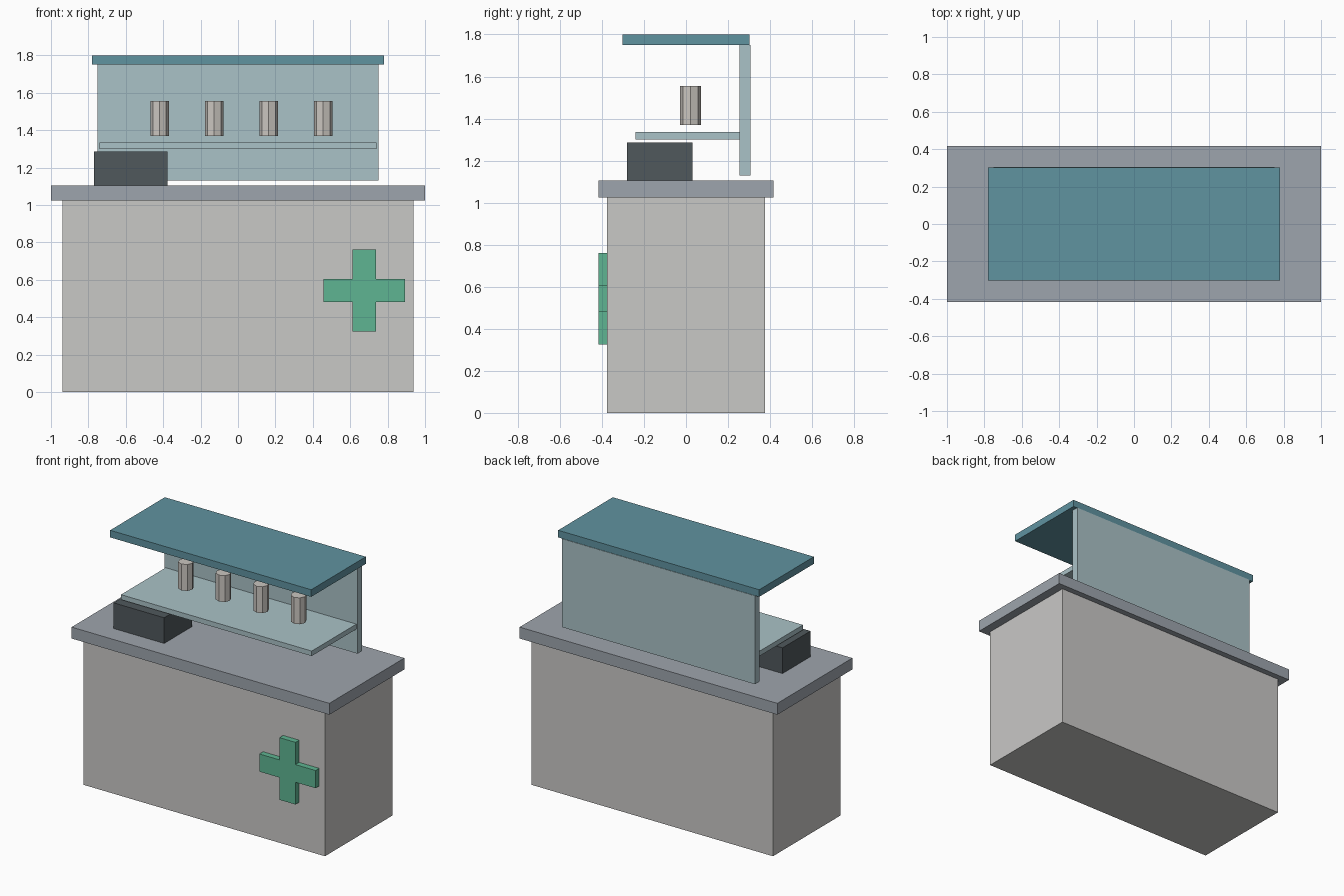
import bpy

default = bpy.data.objects.get("Cube")
if default:
    bpy.data.objects.remove(default, do_unlink=True)


def material(name, r, g, b):
    """Flat material from 0-255 display values, stored as linear."""
    def lin(c):
        c /= 255
        return c / 12.92 if c <= 0.04045 else ((c + 0.055) / 1.055) ** 2.4
    colour = (lin(r), lin(g), lin(b), 1)
    mat = bpy.data.materials.new(name)
    mat.use_nodes = True
    mat.diffuse_color = colour
    node = next(n for n in mat.node_tree.nodes if n.type == "BSDF_PRINCIPLED")
    node.inputs["Base Color"].default_value = colour
    return mat


def finish(obj, name, mat):
    obj.name = obj.data.name = name
    obj.data.materials.append(mat)
    return obj


def box(name, mat, xs, ys, zs):
    """Box spanning the given (low, high) range on each axis."""
    spans = (xs, ys, zs)
    bpy.ops.mesh.primitive_cube_add(size=1)
    obj = bpy.context.object
    for v in obj.data.vertices:
        v.co = [lo + (c + 0.5) * (hi - lo) for c, (lo, hi) in zip(v.co, spans)]
    return finish(obj, name, mat)


def both(half):
    return (-half, half)


off_white = material("off white", 201, 200, 198)
grey = material("blue grey", 158, 165, 173)
teal = material("teal", 96, 147, 160)
pale_teal = material("pale teal", 170, 194, 199)
charcoal = material("charcoal", 80, 88, 92)
green = material("green", 95, 181, 146)
warm_grey = material("warm light grey", 203, 198, 192)

# Counter
box("counter_body", off_white, both(0.9375), both(0.375), (0, 1.025))
box("counter_top", grey, both(1), both(0.416), (1.025, 1.105))

# Display stand: back panel, shelf and canopy
box("back_panel", pale_teal, both(0.75), (0.255, 0.306), (1.13, 1.75))
box("shelf", pale_teal, both(0.74), (-0.24, 0.255), (1.30, 1.335))
box("canopy", teal, both(0.78), both(0.303), (1.75, 1.80))

# Till on the counter
box("till", charcoal, (-0.77, -0.377), (-0.28, 0.03), (1.105, 1.285))

# Cross sign: one twelve-sided outline, extruded from the counter front
cx, cz, reach, arm = 0.675, 0.543, 0.218, 0.062
quarter = [(arm, arm), (arm, reach), (-arm, reach)]
outline = []
for _ in range(4):
    outline += quarter
    quarter = [(-z, x) for x, z in quarter]
n = len(outline)
verts = [(cx + x, y, cz + z) for y in (-0.416, -0.375) for x, z in outline]
faces = [tuple(range(n)), tuple(reversed(range(n, 2 * n)))]
faces += [(i, i + n, (i + 1) % n + n, (i + 1) % n) for i in range(n)]
mesh = bpy.data.meshes.new("cross_sign")
mesh.from_pydata(verts, [], faces)
cross = bpy.data.objects.new("cross_sign", mesh)
bpy.context.collection.objects.link(cross)
finish(cross, "cross_sign", green)

# Row of eight-sided bottles
for i in range(4):
    bpy.ops.mesh.primitive_cylinder_add(
        vertices=8, radius=0.05, depth=0.185,
        location=(-0.419 + i * 0.2915, 0.021, 1.4625))
    finish(bpy.context.object, f"bottle_{i + 1}", warm_grey)
